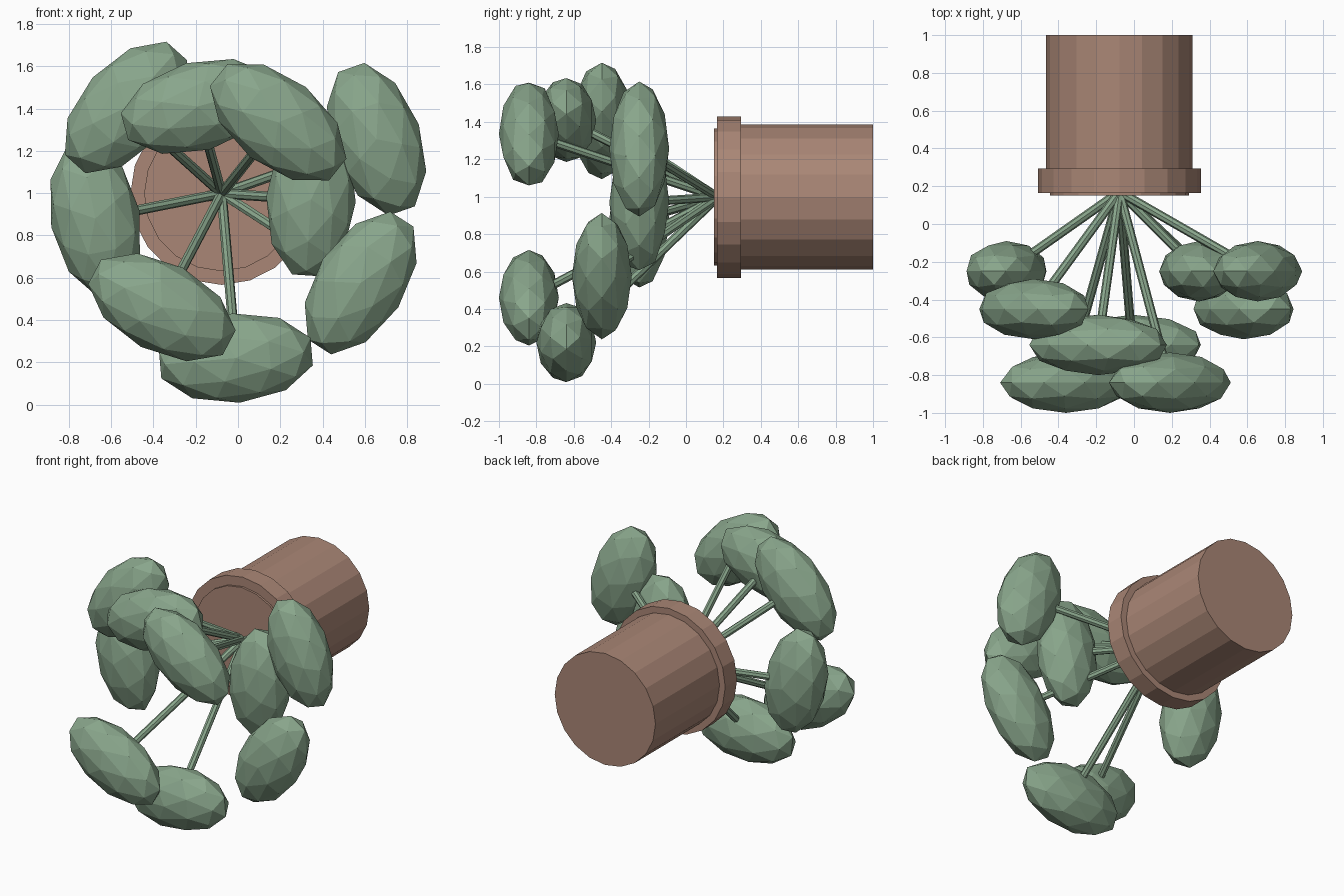
import bpy
from math import atan2, cos, sin, pi
from mathutils import Matrix, Vector

cube = bpy.data.objects.get("Cube")
if cube:
    bpy.data.objects.remove(cube, do_unlink=True)


def material(name, rgb):
    mat = bpy.data.materials.new(name)
    mat.use_nodes = True
    color = (*rgb, 1)
    mat.diffuse_color = color
    mat.node_tree.nodes["Principled BSDF"].inputs["Base Color"].default_value = color
    return mat


CLAY = material("clay brown", (0.40, 0.24, 0.18))
GREEN = material("leaf green", (0.25, 0.38, 0.26))
CENTRE_X, CENTRE_Z = -0.077, 0.998


def finish(name, mat):
    obj = bpy.context.object
    obj.name = name
    obj.data.materials.append(mat)
    return obj


def disc_part(name, radius, front, back):
    """Faceted cylinder lying along y."""
    bpy.ops.mesh.primitive_cylinder_add(
        vertices=20, radius=radius, depth=back - front,
        location=(CENTRE_X, (front + back) / 2, CENTRE_Z), rotation=(pi / 2, 0, 0))
    return finish(name, CLAY)


def stem(name, start, end):
    span = end - start
    bpy.ops.mesh.primitive_cylinder_add(
        vertices=8, radius=0.024, depth=span.length, location=(start + end) / 2,
        rotation=span.to_track_quat('Z', 'Y').to_euler())
    return finish(name, GREEN)


def leaf(name, centre):
    """Flattened ball, long side across the direction away from the pot axis."""
    angle = atan2(centre.z - CENTRE_Z, centre.x - CENTRE_X)
    radial = Vector((cos(angle), 0, sin(angle)))
    up = Vector((0, -1, 0))
    across = radial.cross(up)
    turn = Matrix((across, radial, up)).transposed().to_4x4()
    bpy.ops.mesh.primitive_ico_sphere_add(subdivisions=2, radius=1)
    obj = finish(name, GREEN)
    obj.data.transform(turn @ Matrix.Diagonal((0.378, 0.212, 0.16, 1)))
    obj.location = centre
    return obj


# Pot lying on its side, opening to the front
disc_part("pot_body", 0.388, 0.2, 1.0)
disc_part("pot_rim", 0.432, 0.165, 0.295)
disc_part("soil", 0.367, 0.15, 0.18)

# Leaves on stems fanning out from the soil
leaf_centres = [
    (-0.53, -0.45, 1.405), (-0.19, -0.64, 1.41), (0.19, -0.84, 1.335),
    (0.655, -0.25, 1.255), (0.345, -0.25, 0.97), (-0.675, -0.25, 0.88),
    (0.58, -0.45, 0.575), (-0.01, -0.64, 0.22), (-0.36, -0.84, 0.46),
]
root = Vector((CENTRE_X, 0.17, CENTRE_Z))
for i, spot in enumerate(leaf_centres, 1):
    centre = Vector(spot)
    stem(f"stem_{i}", root, centre)
    leaf(f"leaf_{i}", centre)
